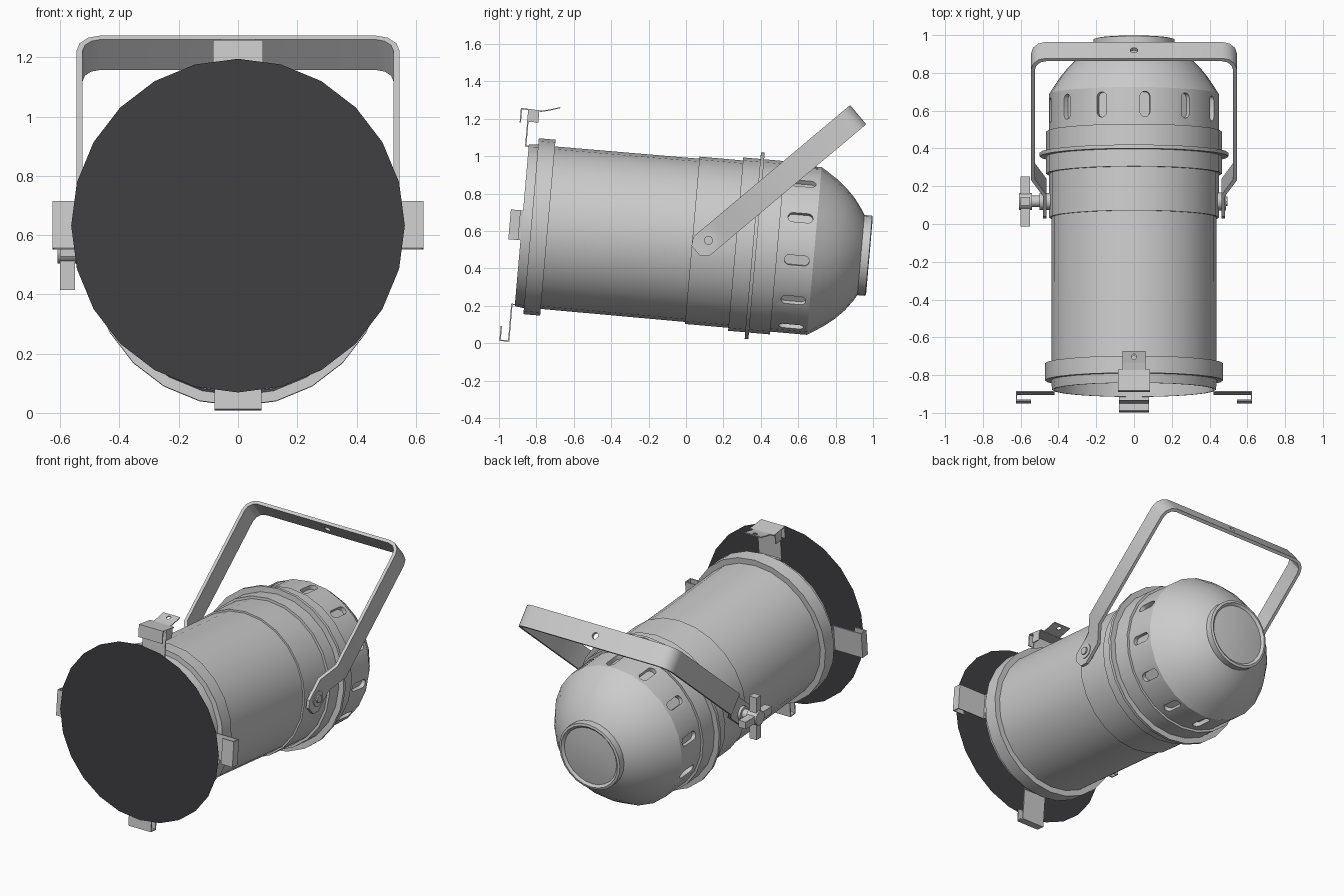
import bpy, bmesh
from math import sin, cos, pi, radians
from mathutils import Matrix, Vector

if "Cube" in bpy.data.objects:
    bpy.data.objects.remove(bpy.data.objects["Cube"])

# Frames: the can axis dips 5 degrees to the rear, the yoke rises 40 degrees
CAN = Matrix.Translation((0, -.878, .63)) @ Matrix.Rotation(radians(-5), 4, 'X')
YOKE = Matrix.Translation((0, .12, .55)) @ Matrix.Rotation(radians(40), 4, 'X')
PIVOT = Matrix.Translation((0, .12, .55))


def finish(name, bm, frame, smooth=30):
    bmesh.ops.remove_doubles(bm, verts=bm.verts, dist=1e-5)
    bmesh.ops.recalc_face_normals(bm, faces=bm.faces)
    me = bpy.data.meshes.new(name)
    bm.to_mesh(me)
    bm.free()
    ob = bpy.data.objects.new(name, me)
    bpy.context.collection.objects.link(ob)
    ob.matrix_world = frame
    if smooth:
        shade(ob, smooth)
    return ob


def activate(ob):
    bpy.ops.object.select_all(action='DESELECT')
    ob.select_set(True)
    bpy.context.view_layer.objects.active = ob


def shade(ob, angle=30):
    activate(ob)
    bpy.ops.object.shade_smooth_by_angle(angle=radians(angle))


def cut(ob, cutter):
    cutter.hide_render = True
    mod = ob.modifiers.new("cut", 'BOOLEAN')
    mod.operation, mod.solver, mod.object = 'DIFFERENCE', 'EXACT', cutter
    activate(ob)
    bpy.ops.object.modifier_apply(modifier=mod.name)
    bpy.data.objects.remove(cutter)


def lathe(bm, profile, n=24):
    # spins (along, radius) points around local y
    rings = [[bm.verts.new((r * sin(2 * pi * i / n), t, r * cos(2 * pi * i / n)))
              for i in range(n)] for t, r in profile]
    for a, b, pa, pb in zip(rings, rings[1:], profile, profile[1:]):
        for i in range(n):
            j = (i + 1) % n
            if pa[1] == 0:
                bm.faces.new((a[0], b[j], b[i]))
            elif pb[1] == 0:
                bm.faces.new((a[i], a[j], b[0]))
            else:
                bm.faces.new((a[i], a[j], b[j], b[i]))
    loose = [v for v in bm.verts if not v.link_faces]
    bmesh.ops.delete(bm, geom=loose, context='VERTS')


def strap(name, points, widths, across, thick, frame):
    # bent sheet-metal strip along points, half width per point
    bm = bmesh.new()
    w = Vector(across)
    rows = [(bm.verts.new(Vector(p) - w * h), bm.verts.new(Vector(p) + w * h))
            for p, h in zip(points, widths)]
    for a, b in zip(rows, rows[1:]):
        bm.faces.new((a[0], a[1], b[1], b[0]))
    ob = finish(name, bm, frame, 0)
    mod = ob.modifiers.new("sheet", 'SOLIDIFY')
    mod.thickness, mod.offset, mod.use_even_offset = thick, 0, True
    activate(ob)
    bpy.ops.object.modifier_apply(modifier=mod.name)
    return ob


def cylinder_x(name, x0, x1, r, n=16):
    bm = bmesh.new()
    lathe(bm, [(x0, 0), (x0, r), (x1, r), (x1, 0)], n)
    return finish(name, bm, PIVOT @ Matrix.Rotation(radians(-90), 4, 'Z'))


# Lamp can: inner reflector, barrel, rings, dome and end cap in one profile
bm = bmesh.new()
lathe(bm, [(1.02, 0), (.98, .25), (.93, .425), (0, .425), (0, .433), (.05, .44),
           (.05, .472), (.14, .472), (.14, .436), (.915, .438), (.915, .449),
           (1.148, .449), (1.148, .465), (1.24, .465), (1.24, .5), (1.26, .5),
           (1.26, .465), (1.373, .465), (1.373, .45), (1.57, .45), (1.61, .425),
           (1.66, .392), (1.71, .352), (1.76, .302), (1.80, .248), (1.82, .215),
           (1.862, .215), (1.866, .2), (1.853, .185), (1.863, .1), (1.866, 0)])
can = finish("lamp_can", bm, CAN, 0)

# Vent slots around the rear section
bm = bmesh.new()
for k in range(12):
    turn = Matrix.Rotation(radians(7.5 + 30 * k), 4, 'Y')
    outline = []
    for i in range(16):
        a = 2 * pi * (i + .5) / 16
        outline.append((.027 * cos(a), 1.481 + .027 * sin(a) + (.04 if sin(a) > 0 else -.04)))
    low = [bm.verts.new(turn @ Vector((x, y, .42))) for x, y in outline]
    high = [bm.verts.new(turn @ Vector((x, y, .5))) for x, y in outline]
    bm.faces.new(low)
    bm.faces.new(high)
    for i in range(16):
        j = (i + 1) % 16
        bm.faces.new((low[i], low[j], high[j], high[i]))
cut(can, finish("slot_cutter", bm, CAN, 0))
shade(can)

# Three fixed frame clips (bottom, left, right)
hook = [(0, 0, .425), (0, -.016, .425), (0, -.016, .622), (0, -.062, .622), (0, -.062, .545)]
for side, deg in (("bottom", 180), ("left", -90), ("right", 90)):
    strap(side + "_clip", hook, [.08] * 5, (1, 0, 0), .007,
          CAN @ Matrix.Rotation(radians(deg), 4, 'Y'))

# Top clip: standing plate plus a pivoting latch with a thumb tab
strap("top_clip", [(0, 0, .425), (0, -.016, .425), (0, -.016, .6)], [.08] * 3,
      (1, 0, 0), .007, CAN)
strap("top_latch", [(0, -.056, .547), (0, -.056, .622), (0, .054, .617)],
      [.085] * 3, (1, 0, 0), .007, CAN)
tab = strap("latch_tab", [(0, .05, .617), (0, .09, .626), (0, .15, .645)], [.06] * 3,
            (1, 0, 0), .006, CAN)
bm = bmesh.new()
bmesh.ops.create_cone(bm, cap_ends=True, segments=12, radius1=.014, radius2=.014, depth=.2,
                      matrix=Matrix.Translation((0, .12, .635)))
cut(tab, finish("tab_cutter", bm, CAN, 0))
for s in (-1, 1):
    strap("latch_ear", [(s * .082, .01, .555), (s * .082, .01, .62)], [.03] * 2,
          (0, 1, 0), .006, CAN)

# Dark round filter in front of the clips
bm = bmesh.new()
bmesh.ops.create_circle(bm, cap_ends=True, segments=24, radius=.563)
disc = finish("filter_disc", bm, Matrix.Translation((0, -.998, .632))
              @ Matrix.Rotation(radians(90), 4, 'X'), 0)
mat = bpy.data.materials.new("dark_filter")
mat.diffuse_color = (.05, .05, .055, 1)
mat.use_nodes = True
mat.node_tree.nodes["Principled BSDF"].inputs["Base Color"].default_value = mat.diffuse_color
disc.data.materials.append(mat)

# Yoke: U-shaped strap with cranked ends
half = [(.472, -.088), (.472, -.05), (.472, .095), (.535, .205), (.535, .965)]
half += [(.465 + .07 * cos(a), .965 + .07 * sin(a)) for a in (pi / 6, pi / 3, pi / 2)]
wide = [.035] + [.067] * 7
path = [(x, s, 0) for x, s in half] + [(-x, s, 0) for x, s in reversed(half)]
yoke = strap("yoke", path, wide + wide[::-1], (0, 0, 1), .02, YOKE)
bm = bmesh.new()
bmesh.ops.create_cone(bm, cap_ends=True, segments=16, radius1=.02, radius2=.02, depth=.2,
                      matrix=Matrix.Translation((0, 1.035, 0)) @ Matrix.Rotation(pi / 2, 4, 'X'))
cut(yoke, finish("yoke_cutter", bm, YOKE, 0))
shade(yoke)

# Pivot hardware
cylinder_x("right_washer", .44, .487, .048)
cylinder_x("right_bolt", .44, .496, .025, 8)
cylinder_x("left_washer", -.5, -.44, .045)
cylinder_x("knob_shaft", -.555, -.44, .03)
cylinder_x("knob_hub", -.61, -.54, .045)

# Four-wing clamping knob
bm = bmesh.new()
for size in ((.05, .265, .045), (.05, .045, .27)):
    bmesh.ops.create_cube(bm, size=1, matrix=Matrix.Translation((-.575, 0, 0))
                          @ Matrix.Diagonal((*size, 1)))
finish("knob_wings", bm, PIVOT, 0)
